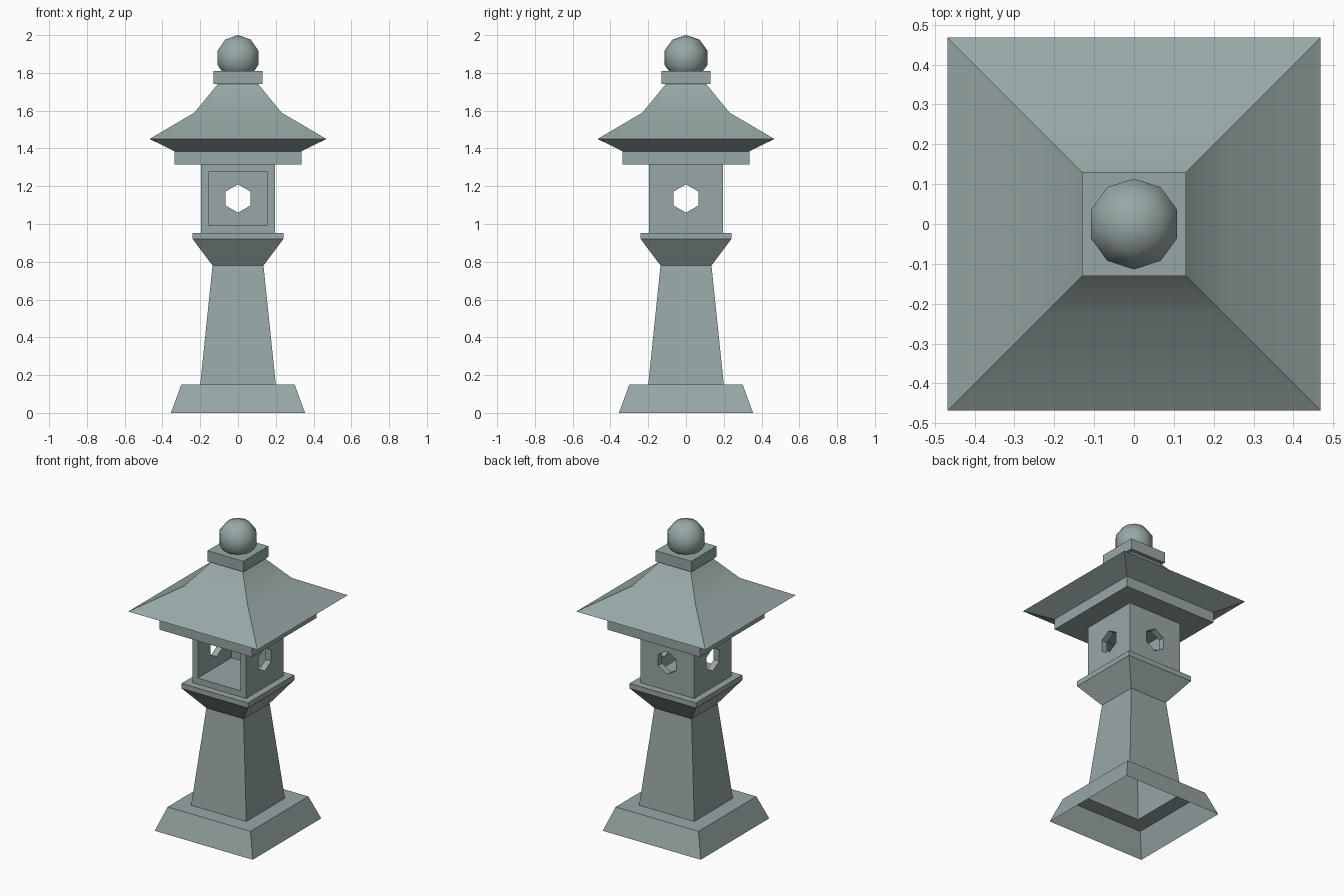
import bpy, bmesh, math
from mathutils import Matrix

if "Cube" in bpy.data.objects:
    bpy.data.objects.remove(bpy.data.objects["Cube"])

stone = bpy.data.materials.new("grey_green_stone")
stone.diffuse_color = (0.31, 0.39, 0.38, 1)
stone.use_nodes = True
stone.node_tree.nodes["Principled BSDF"].inputs["Base Color"].default_value = stone.diffuse_color


def finish(name, bm):
    bmesh.ops.recalc_face_normals(bm, faces=bm.faces[:])
    me = bpy.data.meshes.new(name)
    bm.to_mesh(me)
    bm.free()
    me.materials.append(stone)
    ob = bpy.data.objects.new(name, me)
    bpy.context.collection.objects.link(ob)
    return ob


def lathe(name, profile, sides=4, cap_bottom=True, cap_top=True):
    """Stack rings of (size, z); for 4 sides the size is the half width."""
    bm = bmesh.new()
    start = math.pi / 4 if sides == 4 else math.pi / 2
    k = math.sqrt(2) if sides == 4 else 1
    rings = []
    for r, z in profile:
        rings.append([bm.verts.new((r * k * math.cos(start + i * math.tau / sides),
                                    r * k * math.sin(start + i * math.tau / sides), z))
                      for i in range(sides)])
    for a, b in zip(rings, rings[1:]):
        for i in range(sides):
            j = (i + 1) % sides
            bm.faces.new((a[i], a[j], b[j], b[i]))
    if cap_bottom:
        bm.faces.new(rings[0][::-1])
    if cap_top:
        bm.faces.new(rings[-1])
    return finish(name, bm)


def smooth(ob, angle):
    bpy.ops.object.select_all(action='DESELECT')
    ob.select_set(True)
    bpy.context.view_layer.objects.active = ob
    bpy.ops.object.shade_smooth_by_angle(angle=math.radians(angle))


def cut(target, cutter):
    cutter.hide_render = True
    cutter.hide_set(True)
    m = target.modifiers.new(cutter.name, 'BOOLEAN')
    m.operation, m.solver, m.object = 'DIFFERENCE', 'EXACT', cutter


# Stepped foot, tapering post and flared shelf: one shell, hollow from below
lathe("base_and_post", [(0.355, 0), (0.30, 0.15), (0.20, 0.15), (0.135, 0.78),
                        (0.24, 0.92), (0.24, 0.953)], cap_bottom=False)

# Light chamber
chamber = lathe("light_chamber", [(0.195, 0.953), (0.195, 1.316)])

# Chamber cavity, open to the front
bm = bmesh.new()
bmesh.ops.create_cube(bm, size=1, matrix=Matrix.Translation((0, -0.0725, 1.134))
                      @ Matrix.Diagonal((0.31, 0.455, 0.282, 1)))
cut(chamber, finish("cavity_cutter", bm))

# Hexagonal windows at the back and both sides
hexagon = [(-0.5, 0.5), (0.0, 0.5)]
for name, turn, (lo, hi) in zip(("side_window_cutter", "back_window_cutter"), (90, 0), hexagon):
    bm = bmesh.new()
    ends = [[bm.verts.new((0.075 * math.sin(i * math.pi / 3), y,
                           1.135 + 0.075 * math.cos(i * math.pi / 3)))
             for i in range(6)] for y in (lo, hi)]
    for i in range(6):
        j = (i + 1) % 6
        bm.faces.new((ends[0][i], ends[0][j], ends[1][j], ends[1][i]))
    bm.faces.new(ends[0])
    bm.faces.new(ends[1])
    bm.transform(Matrix.Rotation(math.radians(turn), 4, 'Z'))
    cut(chamber, finish(name, bm))

# Roof with eaves plate and a softly curved slope
roof = lathe("roof", [(0.335, 1.316), (0.335, 1.385), (0.468, 1.45), (0.23, 1.59), (0.108, 1.74)])
smooth(roof, 30)

# Cap block
lathe("cap_block", [(0.13, 1.74), (0.13, 1.81)])

# Ball finial: ten sides, five bands
R, cz = 0.12, 1.88
ball = lathe("ball_finial", [(max(R * math.cos(math.radians(a)), 0), cz + R * math.sin(math.radians(a)))
                             for a in (-90, -54, -18, 18, 54, 90)],
             sides=10, cap_bottom=False, cap_top=False)
bm = bmesh.new()
bm.from_mesh(ball.data)
bmesh.ops.remove_doubles(bm, verts=bm.verts[:], dist=0.001)
bmesh.ops.recalc_face_normals(bm, faces=bm.faces[:])
bm.to_mesh(ball.data)
bm.free()
smooth(ball, 60)
